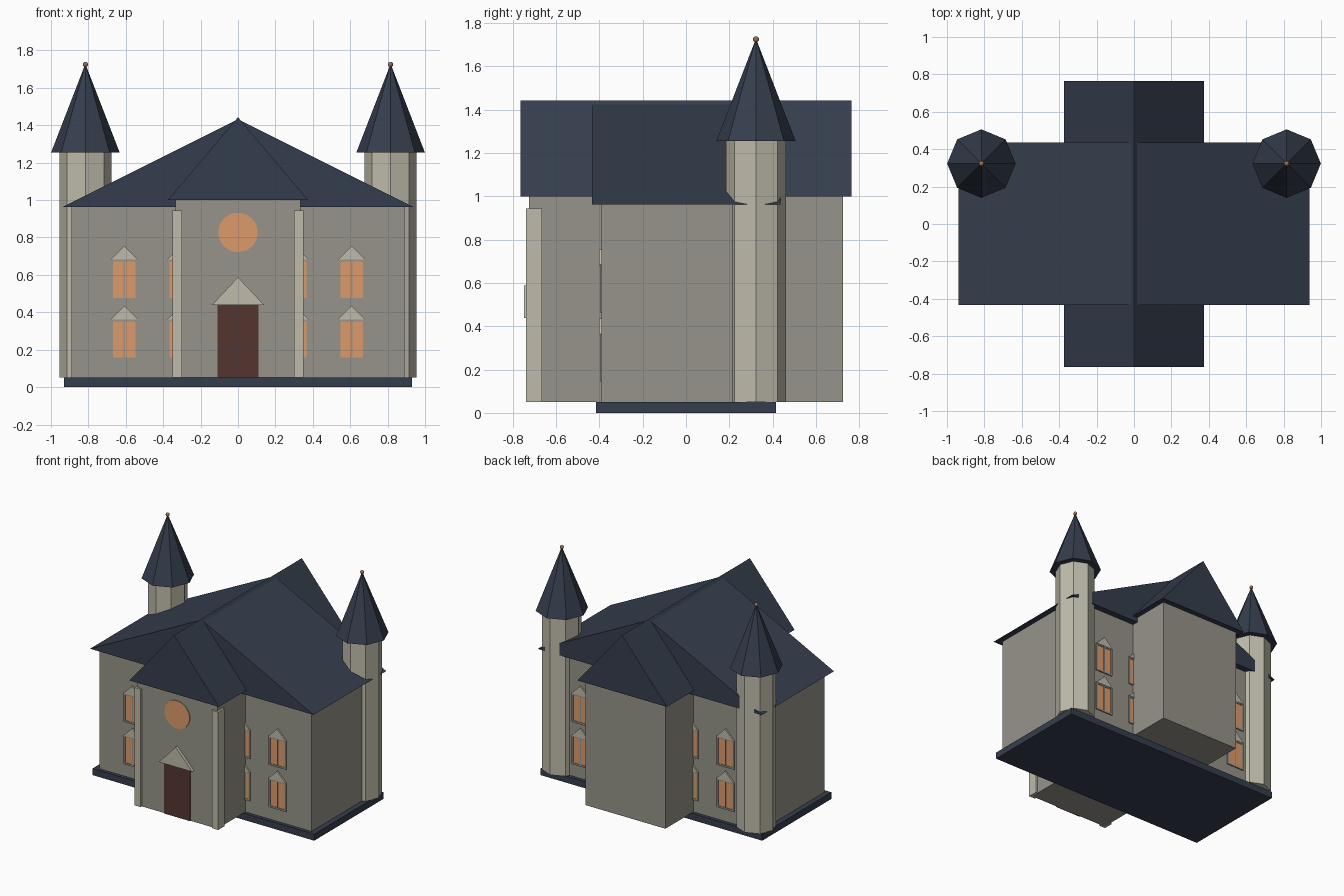
import bpy
import bmesh
from math import cos, sin, pi

if "Cube" in bpy.data.objects:
    bpy.data.objects.remove(bpy.data.objects["Cube"])


def material(name, r, g, b):
    """Flat material from 0-255 display values, stored as linear."""
    col = tuple((c / 255) ** 2.2 for c in (r, g, b)) + (1.0,)
    mat = bpy.data.materials.new(name)
    mat.use_nodes = True
    mat.diffuse_color = col
    mat.node_tree.nodes["Principled BSDF"].inputs["Base Color"].default_value = col
    return mat


WALL = material("grey wall stone", 149, 146, 136)
TRIM = material("pale trim stone", 189, 186, 169)
SLATE = material("dark blue slate", 56, 64, 78)
GLASS = material("warm amber glass", 219, 154, 107)
DOOR = material("dark brown wood", 86, 56, 50)
COPPER = material("copper", 165, 108, 76)


def finish(name, bm, mat):
    bmesh.ops.recalc_face_normals(bm, faces=bm.faces)
    mesh = bpy.data.meshes.new(name)
    bm.to_mesh(mesh)
    bm.free()
    mesh.materials.append(mat)
    obj = bpy.data.objects.new(name, mesh)
    bpy.context.collection.objects.link(obj)
    return obj


def rect(x0, x1, z0, z1):
    return [(x0, z0), (x1, z0), (x1, z1), (x0, z1)]


def gable(x, half, z0, z1):
    return [(x - half, z0), (x + half, z0), (x, z1)]


def prisms(name, mat, *parts):
    """Extrude each (xz outline, y0, y1) along y into one object."""
    bm = bmesh.new()
    for outline, y0, y1 in parts:
        front = [bm.verts.new((x, y0, z)) for x, z in outline]
        back = [bm.verts.new((x, y1, z)) for x, z in outline]
        bm.faces.new(front)
        bm.faces.new(back[::-1])
        for i in range(len(outline)):
            j = (i + 1) % len(outline)
            bm.faces.new((front[i], back[i], back[j], front[j]))
    return finish(name, bm, mat)


def cone(name, mat, x, y, z0, z1, r0, r1):
    """Eight-sided column or spire with corners on the axes."""
    bm = bmesh.new()
    ring = lambda r, z: [bm.verts.new((x + r * cos(k * pi / 4), y + r * sin(k * pi / 4), z))
                         for k in range(8)]
    low = ring(r0, z0)
    high = ring(r1, z1) if r1 else [bm.verts.new((x, y, z1))]
    bm.faces.new(low[::-1])
    if r1:
        bm.faces.new(high)
    for k in range(8):
        n = (k + 1) % 8
        bm.faces.new((low[k], low[n], high[n], high[k]) if r1 else (low[k], low[n], high[0]))
    return finish(name, bm, mat)


# Plinth, walls and roofs
prisms("plinth", SLATE, (rect(-0.93, 0.93, 0, 0.05), -0.415, 0.415))
prisms("main_walls", WALL, (rect(-0.89, 0.89, 0.05, 0.97), -0.39, 0.39))
prisms("cross_wing_walls", WALL, (rect(-0.335, 0.335, 0.05, 1.005), -0.725, 0.725))
prisms("main_roof", SLATE, (gable(0, 0.938, 0.963, 1.432), -0.433, 0.437))
prisms("cross_wing_roof", SLATE, (gable(0, 0.375, 1.0, 1.443), -0.765, 0.765))

# Entrance front
prisms("front_door", DOOR, (rect(-0.11, 0.11, 0.05, 0.44), -0.732, -0.72))
prisms("door_pediment", TRIM, (gable(0, 0.14, 0.438, 0.588), -0.748, -0.72))
circle = [(0.105 * cos(k * pi / 16), 0.827 + 0.105 * sin(k * pi / 16)) for k in range(32)]
prisms("round_window", GLASS, (circle, -0.731, -0.72))
for side, sx in (("left", 1), ("right", -1)):
    prisms(side + "_pilaster", TRIM,
           (rect(sx * 0.325 - 0.026, sx * 0.325 + 0.026, 0.05, 0.943), -0.739, -0.665))

# Windows on the front and back of the main walls
W, H, BAR = 0.074, 0.22, 0.013
for face, sy in (("front", -1), ("back", 1)):
    for side, sx in (("left", 1), ("right", -1)):
        for place, px in (("outer", 0.608), ("inner", 0.305)):
            for floor, z in (("lower", 0.144), ("upper", 0.464)):
                x = sx * px
                label = "_".join((face, side, place, floor, "window"))
                wall = sy * 0.385
                bars = [rect(x - W, x - W + BAR, z, z + H), rect(x + W - BAR, x + W, z, z + H),
                        rect(x - W, x + W, z, z + BAR), rect(x - W, x + W, z + H - BAR, z + H),
                        rect(x - 0.004, x + 0.004, z, z + H)]
                prisms(label + "_frame", WALL, *[(b, wall, sy * 0.398) for b in bars])
                prisms(label + "_panes", GLASS,
                       (rect(x - W + BAR, x + W - BAR, z + BAR, z + H - BAR), wall, sy * 0.394))
                prisms(label + "_pediment", TRIM,
                       (gable(x, W, z + H - 0.003, z + H + 0.071), wall, sy * 0.401))

# Towers with spires and finials
for side, sx in (("left", 1), ("right", -1)):
    x, y = sx * 0.816, 0.323
    cone(side + "_tower", TRIM, x, y, 0.05, 1.26, 0.139, 0.139)
    cone(side + "_spire", SLATE, x, y, 1.255, 1.728, 0.183, 0)
    bm = bmesh.new()
    bmesh.ops.create_uvsphere(bm, u_segments=16, v_segments=8, radius=0.014)
    bmesh.ops.translate(bm, verts=bm.verts, vec=(x, y, 1.725))
    for f in bm.faces:
        f.smooth = True
    finish(side + "_finial", bm, COPPER)
